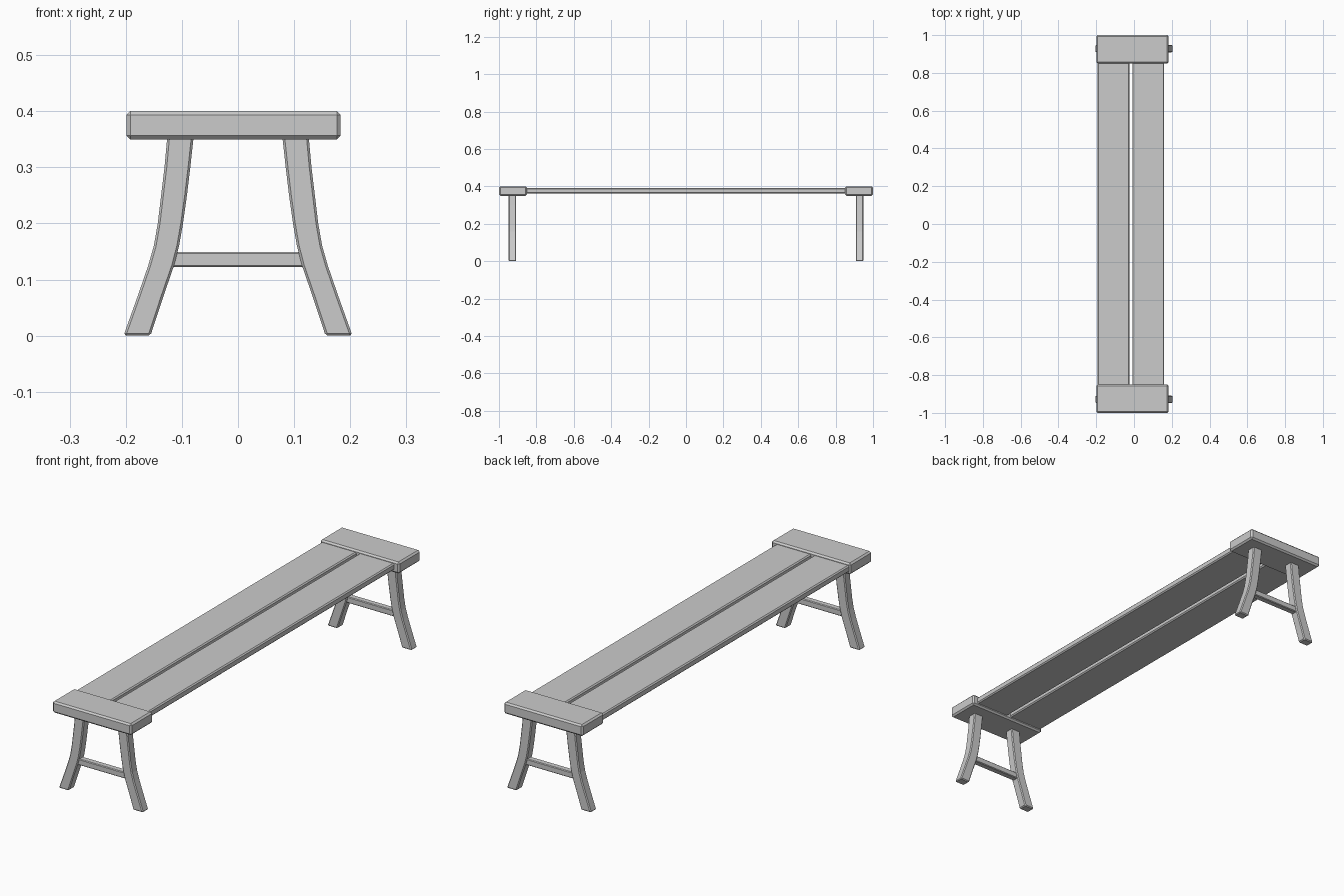
import bpy, bmesh

if "Cube" in bpy.data.objects:
    bpy.data.objects.remove(bpy.data.objects["Cube"])


def finish(name, bm, bevel):
    bmesh.ops.recalc_face_normals(bm, faces=bm.faces)
    # chamfer only true corners, not the gentle bends along the legs
    edges = [e for e in bm.edges if e.calc_face_angle(0) > 0.6]
    bmesh.ops.bevel(bm, geom=edges, offset=bevel, segments=1,
                    profile=0.5, affect='EDGES')
    mesh = bpy.data.meshes.new(name)
    bm.to_mesh(mesh)
    bm.free()
    obj = bpy.data.objects.new(name, mesh)
    bpy.context.collection.objects.link(obj)
    return obj


def box(name, lo, hi, bevel):
    bm = bmesh.new()
    bmesh.ops.create_cube(bm, size=1)
    for v in bm.verts:
        for i in range(3):
            v.co[i] = lo[i] if v.co[i] < 0 else hi[i]
    return finish(name, bm, bevel)


# Curved leg: (z, inner x, outer x) from floor to top
LEG = [(0.0, 0.156, 0.204), (0.07, 0.133, 0.179), (0.125, 0.114, 0.160),
       (0.16, 0.105, 0.150), (0.20, 0.098, 0.143), (0.25, 0.091, 0.137),
       (0.30, 0.085, 0.131), (0.355, 0.079, 0.126)]


def leg(name, side, y):
    bm = bmesh.new()
    rings = []
    for z, a, b in LEG:
        rings.append([bm.verts.new((side * x, y + d, z)) for x, d in
                      ((a, -0.02), (b, -0.02), (b, 0.02), (a, 0.02))])
    for r, s in zip(rings, rings[1:]):
        for i in range(4):
            j = (i + 1) % 4
            bm.faces.new((r[i], r[j], s[j], s[i]))
    bm.faces.new(rings[0])
    bm.faces.new(rings[-1])
    return finish(name, bm, 0.004)


# Two long seat planks with a narrow gap
box("left_plank", (-0.193, -0.86, 0.362), (-0.023, 0.86, 0.391), 0.005)
box("right_plank", (-0.009, -0.86, 0.362), (0.160, 0.86, 0.391), 0.005)

# End boards, legs and stretchers at both ends
for end, s in (("front", -1), ("back", 1)):
    y0, y1 = sorted((s * 0.85, s * 1.0))
    box(end + "_end_board", (-0.199, y0, 0.35), (0.183, y1, 0.40), 0.007)
    y = s * 0.928
    leg(end + "_left_leg", -1, y)
    leg(end + "_right_leg", 1, y)
    box(end + "_stretcher", (-0.122, y - 0.014, 0.122),
        (0.122, y + 0.014, 0.149), 0.003)
